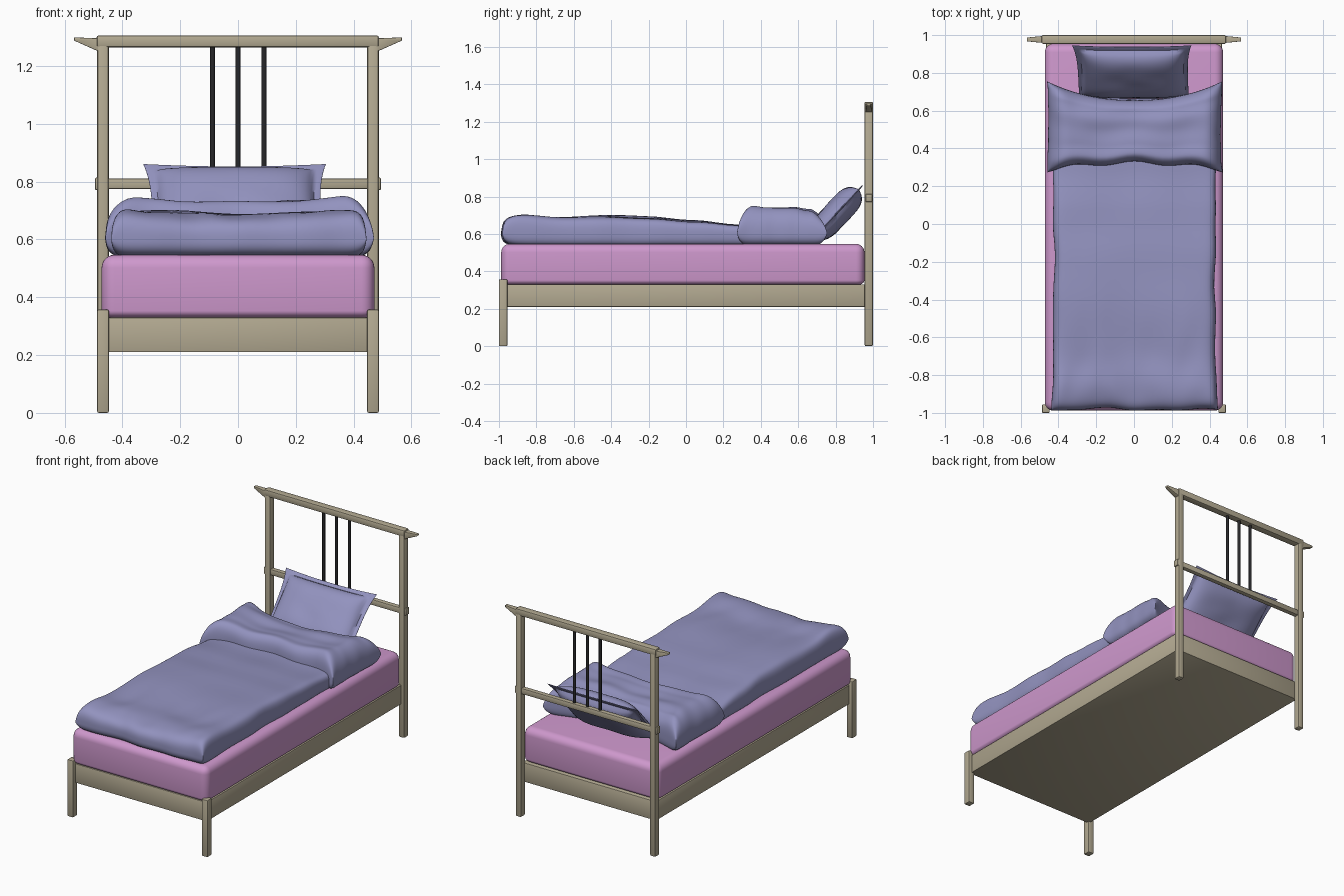
import bpy, bmesh, math
from mathutils import Vector, noise

cube = bpy.data.objects.get("Cube")
if cube:
    bpy.data.objects.remove(cube, do_unlink=True)


def material(name, rgb):
    m = bpy.data.materials.new(name)
    m.use_nodes = True
    m.diffuse_color = (*rgb, 1)
    m.node_tree.nodes["Principled BSDF"].inputs["Base Color"].default_value = (*rgb, 1)
    return m


WOOD = material("pale wood", (0.45, 0.40, 0.285))
BLACK = material("black metal", (0.02, 0.02, 0.022))
PINK = material("pink mattress", (0.62, 0.315, 0.61))
BLUE = material("blue bedding", (0.29, 0.29, 0.52))


def finish(name, bm, mat, angle=35):
    bmesh.ops.recalc_face_normals(bm, faces=bm.faces)
    me = bpy.data.meshes.new(name)
    bm.to_mesh(me)
    bm.free()
    me.materials.append(mat)
    ob = bpy.data.objects.new(name, me)
    bpy.context.collection.objects.link(ob)
    bpy.ops.object.select_all(action='DESELECT')
    ob.select_set(True)
    bpy.context.view_layer.objects.active = ob
    bpy.ops.object.shade_smooth_by_angle(angle=math.radians(angle))
    return ob


def box(name, lo, hi, mat, bevel=0.004, segments=2):
    lo, hi = Vector(lo), Vector(hi)
    bm = bmesh.new()
    bmesh.ops.create_cube(bm, size=1)
    for v in bm.verts:
        v.co = (lo + hi) / 2 + v.co * (hi - lo)
    bmesh.ops.bevel(bm, geom=bm.edges[:], offset=bevel, segments=segments,
                    profile=0.5, affect='EDGES', clamp_overlap=True)
    return finish(name, bm, mat)


def lerp_profile(points, t):
    """Smoothly read a height from a short list of (position, height) points."""
    if t <= points[0][0]:
        return points[0][1]
    for (a, p), (b, q) in zip(points, points[1:]):
        if t <= b:
            k = (t - a) / (b - a)
            return p + (q - p) * k * k * (3 - 2 * k)
    return points[-1][1]


def cushion(name, place, mat, n=56, angle=50):
    """Closed sheet pair; place(u, v, side) gives a point, u and v in -1..1."""
    bm = bmesh.new()
    par = [math.sin(math.pi / 2 * math.sin(math.pi / 2 * (2 * i / n - 1))) for i in range(n + 1)]
    for side in (1, -1):
        grid = [[bm.verts.new(place(u, v, side)) for v in par] for u in par]
        for i in range(n):
            for j in range(n):
                bm.faces.new((grid[i][j], grid[i + 1][j], grid[i + 1][j + 1], grid[i][j + 1]))
    bmesh.ops.remove_doubles(bm, verts=bm.verts, dist=0.0001)
    return finish(name, bm, mat, angle)


def wrinkle(x, y, amount):
    return amount * noise.noise(Vector((x, y, 0.4)))


def round_edge(u, v, power, root):
    return (max(0, 1 - abs(u) ** power) * max(0, 1 - abs(v) ** power)) ** root


# Frame: legs, headboard posts and base
for side, label in ((-1, "right"), (1, "left")):
    x0, x1 = sorted((side * 0.447, side * 0.487))
    box(label + "_foot_leg", (x0, -1.0, 0), (x1, -0.955, 0.357), WOOD, 0.005)
    box(label + "_head_post", (x0, 0.955, 0), (x1, 1.0, 1.28), WOOD, 0.009)
    c0, c1 = sorted((side * 0.47, side * 0.495))
    box(label + "_rail_cap", (c0, 0.960, 0.771), (c1, 0.996, 0.814), WOOD, 0.005)
box("bed_base", (-0.465, -0.975, 0.21), (0.465, 0.962, 0.33), WOOD, 0.004)

# Headboard rails with tapered horns
box("top_rail", (-0.489, 0.954, 1.265), (0.487, 1.0, 1.306), WOOD, 0.007)
box("middle_rail", (-0.47, 0.962, 0.774), (0.47, 0.994, 0.811), WOOD, 0.006)
for side, label in ((-1, "right"), (1, "left")):
    horn = box(label + "_rail_horn", (-0.5, -0.5, -0.5), (0.5, 0.5, 0.5), WOOD, 0.08)
    for v in horn.data.vertices:
        t = v.co.x + 0.5
        top, bottom = 1.296 + 0.003 * t, 1.247 + 0.041 * t
        v.co = (side * (0.475 + 0.092 * t), 0.977 + v.co.y * (0.038 - 0.018 * t),
                bottom + (top - bottom) * (v.co.z + 0.5))
    if side < 0:
        horn.data.flip_normals()

# Headboard spindles
for i, x in enumerate((-0.088, 0, 0.09)):
    bm = bmesh.new()
    bmesh.ops.create_cone(bm, cap_ends=True, segments=12, radius1=0.009, radius2=0.009, depth=0.48)
    bmesh.ops.translate(bm, verts=bm.verts, vec=(x, 0.977, 1.035))
    finish("spindle_%d" % (i + 1), bm, BLACK)

# Mattress, slightly fuller at mid height
mattress = box("mattress", (-0.472, -0.988, 0.326), (0.472, 0.954, 0.547), PINK, 0.045, 6)
for v in mattress.data.vertices:
    if v.co.z < 0.4:
        v.co.z = 0.326 + (v.co.z - 0.326) * 0.6

# Duvet
DUVET = [(-0.97, 0.70), (-0.87, 0.702), (-0.7, 0.685), (-0.4, 0.695), (-0.2, 0.69),
         (0.05, 0.67), (0.3, 0.645), (0.66, 0.63)]


def duvet(u, v, side):
    y = -0.16 + 0.82 * v
    foot = max(0, -v) ** 4
    x = 0.003 + u * (0.427 + 0.014 * foot)
    x += wrinkle(y * 6, u, 0.008) * abs(u) ** 3
    y += wrinkle(x * 7, v, 0.012) * abs(v) ** 3
    if side < 0:
        return (x, y, 0.60 - 0.065 * round_edge(u, v, 24, 0.4))
    h = lerp_profile(DUVET, y) - 0.60
    h -= 0.03 * foot * math.cos(2 * u)
    h += wrinkle(x * 4, y * 3, 0.010) + wrinkle(x * 11, y * 6, 0.012) * max(0, -v) ** 2
    return (x, y, 0.60 + h * round_edge(u, v, 22, 0.36))


cushion("duvet", duvet, BLUE, 68)

# Turned-back top of the duvet
FOLD = [(-1, 0.74), (-0.75, 0.754), (-0.4, 0.744), (0, 0.738), (0.35, 0.745), (0.7, 0.735), (1, 0.71)]


def fold(u, v, side):
    k = abs(u) ** 2.2
    front = 0.322 - 0.040 * k + 0.010 * math.cos(9 * u)
    back = 0.655 + 0.100 * k
    y = front + (back - front) * (v + 1) / 2
    x = 0.003 + u * (0.464 - 0.008 * (1 - v * v)) + wrinkle(y * 9, u, 0.008) * abs(u) ** 3
    if side < 0:
        return (x, y, 0.605 - 0.07 * round_edge(u, v, 16, 0.4))
    h = lerp_profile(FOLD, v) - 0.605 - 0.022 * (1 - k)
    h += 0.012 * math.exp(-((abs(u) - 0.84) / 0.12) ** 2)
    h += wrinkle(x * 5, y * 6, 0.018)
    flat = max(0, 1 - abs(u) ** 9) ** 0.42 * max(0, 1 - abs(v) ** 14) ** 0.36
    return (x, y, 0.605 + h * flat)


cushion("duvet_fold", fold, BLUE, 60)


# Leaning pillow with a flat border
def pillow(u, v, side):
    along = Vector((0, 0.68, 0.73))
    out = Vector((0, -0.73, 0.68))
    t = (v + 1) / 2
    pinch = 0.012 * (1 - u * u) * max(0, v) ** 4
    x = u * (0.290 + 0.026 * t ** 5) - 0.012 * t
    p = Vector((x, 0.665, 0.560)) + along * ((0.412 - pinch) * t)
    a, b = min(1, abs(u) / (0.95 - 0.06 * t)), min(1, abs(v) / 0.86)
    puff = ((1 - a ** 4) * (1 - b ** 4)) ** 0.6 * 0.066
    puff += wrinkle(u * 2, v * 2, 0.012) * (1 - a) * (1 - b)
    rim = 0.005 * round_edge(u, v, 12, 0.4)
    return p + out * side * (puff + rim)


cushion("pillow", pillow, BLUE, 48)
